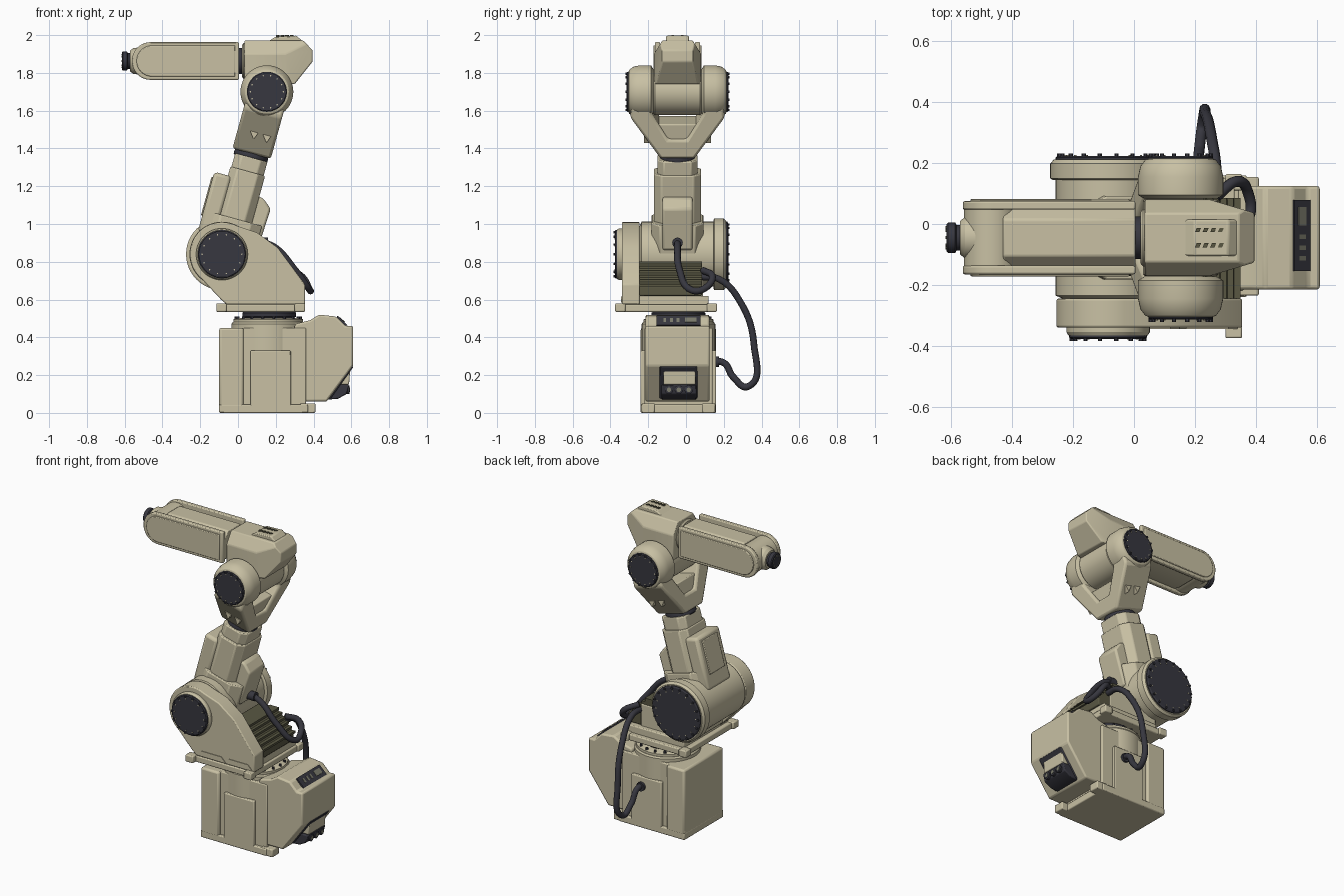
import bpy, bmesh
from math import sin, cos, pi, radians
from mathutils import Matrix, Vector

if "Cube" in bpy.data.objects:
    bpy.data.objects.remove(bpy.data.objects["Cube"])


def material(name, r, g, b):
    m = bpy.data.materials.new(name)
    m.use_nodes = True
    m.diffuse_color = (r, g, b, 1)
    m.node_tree.nodes["Principled BSDF"].inputs["Base Color"].default_value = (r, g, b, 1)
    return m


BEIGE = material("beige paint", 0.58, 0.53, 0.37)
DARK = material("charcoal", 0.038, 0.038, 0.05)
OLIVE = material("dark olive", 0.10, 0.095, 0.055)
GREY = material("display grey", 0.2, 0.2, 0.15)

YC = -0.045                              # centre plane of the arm
SHOULDER = Vector((-0.085, YC, 0.84))
ELBOW = Vector((0.153, YC, 1.70))
TILT = Matrix.Translation(SHOULDER) @ Matrix.Rotation(radians(15.4), 4, 'Y')


def place(axis, a, b, c):
    return {'x': (c, a, b), 'y': (a, c, b), 'z': (a, b, c)}[axis]


def finish(name, bm, mat, bevel=0, frame=None, cuts=()):
    for point, normal in cuts:
        geom = bm.verts[:] + bm.edges[:] + bm.faces[:]
        bmesh.ops.bisect_plane(bm, geom=geom, plane_co=point, plane_no=normal, clear_outer=True)
        bmesh.ops.holes_fill(bm, edges=bm.edges[:], sides=0)
    bmesh.ops.recalc_face_normals(bm, faces=bm.faces[:])
    me = bpy.data.meshes.new(name)
    bm.to_mesh(me)
    bm.free()
    me.materials.append(mat)
    me.shade_smooth()
    me.set_sharp_from_angle(angle=radians(28))
    ob = bpy.data.objects.new(name, me)
    bpy.context.collection.objects.link(ob)
    if frame:
        ob.matrix_world = frame
    if bevel:
        mod = ob.modifiers.new("edge", 'BEVEL')
        mod.width, mod.segments, mod.limit_method = bevel, 2, 'ANGLE'
    return ob


def prism(name, axis, pts, lo, hi, mat=BEIGE, bevel=0.006, frame=None, cuts=()):
    bm = bmesh.new()
    ends = [[bm.verts.new(place(axis, a, b, c)) for a, b in pts] for c in (lo, hi)]
    n = len(pts)
    for ring in ends:
        bm.faces.new(ring)
    for i in range(n):
        j = (i + 1) % n
        bm.faces.new((ends[0][i], ends[0][j], ends[1][j], ends[1][i]))
    return finish(name, bm, mat, bevel, frame, cuts)


def box(name, x, y, z, mat=BEIGE, bevel=0.006, frame=None, cuts=()):
    pts = [(x[0], y[0]), (x[1], y[0]), (x[1], y[1]), (x[0], y[1])]
    return prism(name, 'z', pts, z[0], z[1], mat, bevel, frame, cuts)


def lathe(name, axis, a, b, profile, mat=BEIGE, frame=None, n=48):
    bm = bmesh.new()
    rings = [[bm.verts.new(place(axis, a + r * cos(2 * pi * i / n), b + r * sin(2 * pi * i / n), h))
              for i in range(n)] for r, h in profile]
    bm.faces.new(rings[0])
    bm.faces.new(rings[-1])
    for p, q in zip(rings, rings[1:]):
        for i in range(n):
            j = (i + 1) % n
            bm.faces.new((p[i], p[j], q[j], q[i]))
    return finish(name, bm, mat, 0, frame)


def bolts(name, axis, a, b, r, lo, hi, size=0.009, n=14, mat=DARK):
    bm = bmesh.new()
    for k in range(n):
        t = 2 * pi * k / n
        ends = [[bm.verts.new(place(axis, a + r * cos(t) + size * cos(i * pi / 3),
                                    b + r * sin(t) + size * sin(i * pi / 3), h))
                 for i in range(6)] for h in (lo, hi)]
        for ring in ends:
            bm.faces.new(ring)
        for i in range(6):
            j = (i + 1) % 6
            bm.faces.new((ends[0][i], ends[0][j], ends[1][j], ends[1][i]))
    return finish(name, bm, mat)


def arc(x, z, r, start, end, n=18):
    ts = [radians(start + (end - start) * i / n) for i in range(n + 1)]
    return [(x + r * cos(t), z + r * sin(t)) for t in ts]


def cover(name, x, z, r, y, out, bolt_count=14):
    # bolted dark cap: out is the facing direction along y
    lathe(name, 'y', x, z, [(r, y), (r, y + out * 0.008), (r * 0.95, y + out * 0.013)], DARK)
    bolts(name + "_bolts", 'y', x, z, r * 0.93, y, y + out * 0.02, 0.007, bolt_count)
    bolts(name + "_bolt_heads", 'y', x, z, r * 0.82, y, y + out * 0.015, 0.004, bolt_count, BEIGE)


# Base
box("foot_plate", (-0.1, 0.37), (-0.24, 0.16), (0, 0.045))
for y in (-0.2, 0.12):
    box("foot_lug", (0.33, 0.41), (y - 0.035, y + 0.035), (0, 0.05))
    box("front_foot_lug", (-0.1, -0.04), (y - 0.035, y + 0.035), (0.04, 0.06))
box("base_front_block", (-0.1, 0.03), (-0.24, 0.16), (0.03, 0.45), bevel=0.012)
box("base_core", (0, 0.36), (-0.22, 0.14), (0.03, 0.45))
lathe("base_column", 'z', 0.16, -0.04, [(0.195, 0.03), (0.195, 0.47), (0.188, 0.48)])
for y in (-0.24, 0.13):
    box("base_side_panel", (0.065, 0.28), (y, y + 0.03), (0.02, 0.33))
lathe("turntable_rim", 'z', 0.16, -0.04, [(0.185, 0.47), (0.185, 0.495), (0.165, 0.502)])
bolts("turntable_bolts", 'z', 0.16, -0.04, 0.17, 0.49, 0.51, 0.009, 18)
lathe("turntable_bearing", 'z', 0.165, -0.04, [(0.13, 0.5), (0.142, 0.51), (0.142, 0.53), (0.13, 0.54)], DARK)

# Rear control box
prism("control_box", 'y', [(0.3, 0.06), (0.47, 0.06), (0.61, 0.25), (0.61, 0.46), (0.57, 0.46), (0.52, 0.51),
                           (0.43, 0.52), (0.38, 0.49), (0.3, 0.47)], -0.215, 0.125, bevel=0.01)
prism("control_screen", 'y', [(0.52, 0.5), (0.565, 0.455), (0.58, 0.465), (0.527, 0.515)], -0.155, 0.078, DARK, 0)
prism("display", 'y', [(0.535, 0.5), (0.562, 0.475), (0.566, 0.482), (0.541, 0.506)], -0.005, 0.055, GREY, 0)
for y in (-0.12, -0.085, -0.05):
    prism("screen_key", 'y', [(0.54, 0.495), (0.56, 0.475), (0.564, 0.482), (0.544, 0.503)], y, y + 0.015, GREY, 0)
prism("connector_frame", 'y', [(0.44, 0.08), (0.49, 0.075), (0.612, 0.245), (0.58, 0.25)], -0.14, 0.06, DARK)
prism("connector_hood", 'y', [(0.47, 0.23), (0.594, 0.235), (0.588, 0.15), (0.53, 0.15)], -0.12, 0.05)
prism("connector_plate", 'y', [(0.5, 0.15), (0.588, 0.15), (0.575, 0.1), (0.53, 0.075), (0.47, 0.07)],
      -0.13, 0.055, DARK)
for y in (-0.09, -0.038, 0.014):
    lathe("connector_ring", 'x', y, 0.122, [(0.022, 0.56), (0.022, 0.589), (0.018, 0.591)], DARK, n=20)
    lathe("connector_pin", 'x', y, 0.122, [(0.012, 0.57), (0.012, 0.593)], GREY, n=16)

# Shoulder platform, bracket and barrel
box("platform", (-0.1, 0.345), (-0.345, 0.15), (0.535, 0.575))
for x, y in ((-0.115, -0.375), (0.3, -0.375), (-0.115, 0.11), (0.3, 0.11)):
    box("platform_tab", (x, x + 0.055), (y, y + 0.054), (0.535, 0.58))
box("platform_step", (-0.07, 0.33), (-0.335, 0.12), (0.57, 0.62))
box("shoulder_core", (-0.09, 0.26), (-0.25, 0.09), (0.6, 0.76))
prism("bracket_plate", 'y', arc(-0.085, 0.84, 0.17, 62, 232) + [(-0.09, 0.6), (-0.06, 0.575), (0.355, 0.575),
      (0.355, 0.68), (0.21, 0.875), (0.1, 0.955)], -0.34, -0.245)
for x in (-0.02, 0.17):
    prism("bracket_inset", 'y', [(x, 0.615), (x + 0.01, 0.585), (x + 0.17, 0.585), (x + 0.14, 0.615)],
          -0.344, -0.338, bevel=0)
lathe("bracket_hub", 'y', -0.085, 0.84, [(0.137, -0.25), (0.137, -0.355), (0.13, -0.366)])
cover("bracket_cap", -0.085, 0.84, 0.128, -0.364, -1)
lathe("shoulder_barrel", 'y', -0.085, 0.84, [(0.15, -0.245), (0.172, -0.235), (0.172, 0.15)])
lathe("shoulder_disc", 'y', -0.085, 0.84, [(0.182, 0.145), (0.19, 0.15), (0.19, 0.198), (0.178, 0.212)])
cover("shoulder_cap", -0.085, 0.84, 0.172, 0.211, 1, 18)

# Stepped heat sink behind the shoulder
prism("heat_sink", 'y', [(0.1, 0.62), (0.34, 0.62), (0.34, 0.67), (0.22, 0.8), (0.1, 0.8)], -0.25, 0.085, OLIVE)
for i in range(6):
    x, z = 0.21 + i * 0.023, 0.8 - i * 0.024
    box("heat_sink_rib", (x - 0.04, x + 0.025), (-0.25, 0.085), (z - 0.012, z + 0.002), OLIVE, 0)

# Lower arm, in the tilted frame
chamfered = [(-0.08, -0.09), (-0.04, -0.125), (0.07, -0.125), (0.11, -0.085),
             (0.11, 0.085), (0.07, 0.125), (-0.04, 0.125), (-0.08, 0.09)]
prism("lower_arm", 'z', chamfered, 0.05, 0.46, frame=TILT)
prism("lower_arm_neck", 'z', [(x * 0.93, y * 0.85) for x, y in chamfered], 0.4, 0.535, frame=TILT)
prism("lower_arm_root", 'z', [(x * 1.5, y * 1.1) for x, y in chamfered], 0.02, 0.2, frame=TILT)
box("arm_front_cover", (-0.155, -0.06), (-0.115, 0.115), (0.08, 0.41), frame=TILT, bevel=0.018)
box("arm_front_panel", (-0.162, -0.15), (-0.075, 0.075), (0.17, 0.38), frame=TILT, bevel=0.004)
prism("arm_rear_cover", 'y', [(0.09, 0.05), (0.175, 0.07), (0.185, 0.3), (0.13, 0.345), (0.09, 0.345)],
      -0.08, 0.08, frame=TILT, bevel=0.012)
lathe("arm_roll_ring", 'z', 0.01, 0, [(0.085, 0.525), (0.092, 0.532), (0.092, 0.55), (0.085, 0.565)], DARK, TILT)

# Elbow fork with a V-shaped notch
half = [(0.05, 0.66), (0.135, 0.80), (0.135, 0.90), (0.235, 0.90), (0.25, 0.78), (0.09, 0.555)]
fork = half + [(-y, z) for y, z in reversed(half)]
prism("elbow_fork", 'x', fork, -0.095, 0.115, frame=TILT, bevel=0.014)
box("fork_web", (-0.075, 0.095), (-0.12, 0.12), (0.6, 0.74), frame=TILT)
for side in (-1, 1):
    y = [YC + side * d for d in (0.128, 0.14, 0.2, 0.235, 0.256, 0.262)]
    lathe("elbow_hub", 'y', ELBOW.x, ELBOW.z, list(zip((0.12, 0.14, 0.14, 0.132, 0.116, 0.1), y)))
    cover("elbow_cap", ELBOW.x, ELBOW.z, 0.106, YC + side * 0.256, side)
    for v in (-0.03, 0.04):
        prism("fork_notch_mark", 'y', [(v, 0.67), (v + 0.045, 0.67), (v + 0.03, 0.63)],
              side * 0.14, side * 0.178, frame=TILT, bevel=0)

# Elbow block and head
lathe("elbow_barrel", 'y', ELBOW.x, ELBOW.z, [(0.118, YC - 0.126), (0.124, YC - 0.12),
                                             (0.124, YC + 0.12), (0.118, YC + 0.126)])
section = [(YC + y, z) for y, z in ((-0.125, 1.74), (0.125, 1.74), (0.125, 1.9), (0.08, 1.972),
                                    (-0.08, 1.972), (-0.125, 1.9))]
rear_cuts = [((0.395, 0, 1.86), (0.78, 0, -0.62)), ((0.395, 0, 1.92), (0.72, 0, 0.7)),
             ((0.25, YC + 0.125, 1.9), (0.3, 1, 0)), ((0.25, YC - 0.125, 1.9), (0.3, -1, 0))]
prism("head_block", 'x', section, 0.035, 0.395, cuts=rear_cuts)
prism("head_hump", 'y', [(0.15, 1.96), (0.2, 1.992), (0.31, 1.997), (0.385, 1.925), (0.3, 1.92)],
      YC - 0.06, YC + 0.06)
for row in (-0.025, 0.025):
    for i in range(4):
        x = 0.2 + i * 0.025
        prism("vent_slot", 'z', [(x, YC + row - 0.007), (x + 0.014, YC + row - 0.007),
              (x + 0.02, YC + row + 0.007), (x + 0.006, YC + row + 0.007)], 1.99, 2.0, OLIVE, 0)
lathe("forearm_ring", 'x', YC, 1.863, [(0.07, -0.01), (0.07, 0.04)], DARK)
lathe("head_collar", 'x', YC, 1.863, [(0.085, 0.022), (0.095, 0.03), (0.095, 0.06)])

# Forearm and wrist
prism("forearm_core", 'x', [(YC + y, 1.863 + z) for y, z in (
    (-0.1, -0.08), (-0.06, -0.09), (0.06, -0.09), (0.1, -0.08), (0.1, 0.045), (0.06, 0.09), (-0.06, 0.09),
    (-0.1, 0.045))], -0.43, 0.005)
for side in (-1, 1):
    plate = arc(-0.462, 1.863, 0.1, 90, 270) + [(0.005, 1.763), (0.005, 1.963)]
    panel = arc(-0.455, 1.863, 0.082, 90, 270) + [(-0.015, 1.781), (-0.015, 1.945)]
    prism("forearm_side", 'y', plate, YC + side * 0.092, YC + side * 0.12)
    prism("forearm_side_panel", 'y', panel, YC + side * 0.115, YC + side * 0.127, bevel=0.004)
lathe("wrist_barrel", 'y', -0.47, 1.863, [(0.088, YC - 0.095), (0.088, YC + 0.095)])
lathe("wrist_collar", 'x', YC, 1.863, [(0.075, -0.5), (0.068, -0.555), (0.054, -0.572)])
lathe("tool_flange", 'x', YC, 1.863, [(0.042, -0.565), (0.042, -0.583), (0.05, -0.587), (0.05, -0.61),
                                     (0.045, -0.615)], DARK)
bolts("flange_bolts", 'x', YC, 1.863, 0.033, -0.61, -0.618, 0.005, 8, GREY)


# Cables
def cable(name, pts):
    cu = bpy.data.curves.new(name, 'CURVE')
    cu.dimensions, cu.bevel_depth, cu.bevel_resolution, cu.use_fill_caps = '3D', 0.018, 3, True
    sp = cu.splines.new('BEZIER')
    sp.bezier_points.add(len(pts) - 1)
    for p, co in zip(sp.bezier_points, pts):
        p.co = co
        p.handle_left_type = p.handle_right_type = 'AUTO'
    cu.materials.append(DARK)
    bpy.context.collection.objects.link(bpy.data.objects.new(name, cu))


cable("arm_cable", [(0.1, YC, 0.91), (0.19, YC, 0.88), (0.3, -0.035, 0.76), (0.38, 0.03, 0.65),
                    (0.375, 0.1, 0.66), (0.34, 0.14, 0.72), (0.27, 0.09, 0.755)])
cable("base_cable", [(0.27, 0.08, 0.72), (0.27, 0.17, 0.71), (0.255, 0.28, 0.6), (0.235, 0.36, 0.36),
                     (0.225, 0.33, 0.14), (0.215, 0.25, 0.19), (0.21, 0.2, 0.265), (0.205, 0.13, 0.27)])
lathe("cable_gland", 'y', 0.205, 0.27, [(0.028, 0.13), (0.028, 0.175)], DARK, n=16)
lathe("arm_cable_gland", 'x', YC, 0.9, [(0.028, 0.08), (0.028, 0.16)], DARK, n=16)
